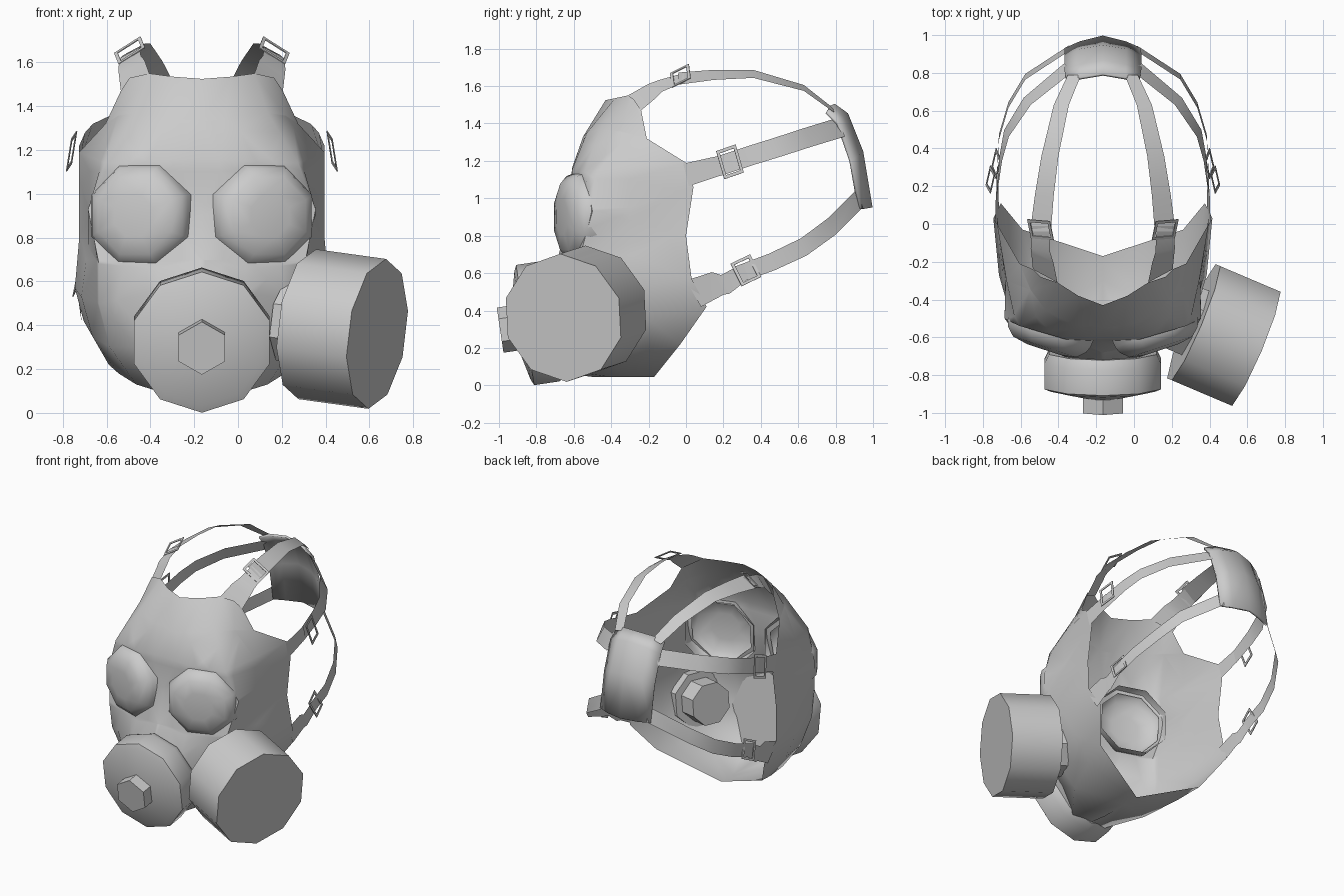
import bpy, bmesh, math
from mathutils import Vector

if "Cube" in bpy.data.objects:
    bpy.data.objects.remove(bpy.data.objects["Cube"])

CX = -0.165  # symmetry plane of the mask


def make(name, verts, faces, mirror=False, thick=0, angle=35, local=True, hole=None):
    me = bpy.data.meshes.new(name)
    me.from_pydata([tuple(v) for v in verts], [], faces)
    bm = bmesh.new()
    bm.from_mesh(me)
    bmesh.ops.remove_doubles(bm, verts=bm.verts, dist=0.0005)
    bmesh.ops.recalc_face_normals(bm, faces=bm.faces)
    if hole:
        cut_hole(bm, *hole)
    bm.to_mesh(me)
    bm.free()
    ob = bpy.data.objects.new(name, me)
    bpy.context.collection.objects.link(ob)
    if local:
        ob.location.x = CX
    bpy.ops.object.select_all(action='DESELECT')
    ob.select_set(True)
    bpy.context.view_layer.objects.active = ob
    if angle:
        bpy.ops.object.shade_smooth_by_angle(angle=math.radians(angle))
    if mirror:
        m = ob.modifiers.new("mirror", 'MIRROR')
        m.use_clip = True
        m.merge_threshold = 0.001
    if thick:
        s = ob.modifiers.new("thickness", 'SOLIDIFY')
        s.thickness = thick
        s.offset = 0
    return ob


def cut_hole(bm, centre, axis, r, n):
    """Cut an n-sided opening (flat side up) along the axis."""
    q = Vector(axis).normalized().to_track_quat('Z', 'Y')
    c = Vector(centre)
    normals = [q @ Vector((math.cos(2*math.pi*k/n), math.sin(2*math.pi*k/n), 0)) for k in range(n)]
    d = r * math.cos(math.pi/n)
    for nn in normals:
        near = [f for f in bm.faces if (f.calc_center_median() - c).length < .45]
        geom = near + list({e for f in near for e in f.edges}) + list({v for f in near for v in f.verts})
        bmesh.ops.bisect_plane(bm, geom=geom, dist=1e-5, plane_co=c + nn*d, plane_no=nn)
    inside = [f for f in bm.faces
              if all((f.calc_center_median() - c).dot(nn) < d for nn in normals)]
    bmesh.ops.delete(bm, geom=inside, context='FACES')


def grid(name, rows, **kw):
    n = len(rows[0])
    verts = [p for r in rows for p in r]
    faces = [(i*n+j, i*n+j+1, (i+1)*n+j+1, (i+1)*n+j)
             for i in range(len(rows)-1) for j in range(n-1)]
    return make(name, verts, faces, **kw)


def lathe(name, rings, n, centre, axis, phase=math.pi/2, caps=(True, True), **kw):
    """Rings of (radius, distance along axis) with n sides."""
    q = Vector(axis).normalized().to_track_quat('Z', 'Y')
    verts = [Vector(centre) + q @ Vector((r*math.cos(phase+2*math.pi*k/n),
             r*math.sin(phase+2*math.pi*k/n), d)) for r, d in rings for k in range(n)]
    faces = [(i*n+k, i*n+(k+1) % n, (i+1)*n+(k+1) % n, (i+1)*n+k)
             for i in range(len(rings)-1) for k in range(n)]
    if caps[0]:
        faces.append(tuple(range(n)))
    if caps[1]:
        faces.append(tuple(range((len(rings)-1)*n, len(rings)*n)))
    return make(name, verts, faces, **kw)


def strap(name, path, w0, w1):
    rows = []
    for i, p in enumerate(path):
        w = Vector(w0).lerp(Vector(w1), i/(len(path)-1)) / 2
        rows.append([Vector(p)-w, Vector(p)+w])
    return grid(name, rows, mirror=True, angle=30)


def buckle(name, c, along, across):
    """Thin rectangular frame given by its two half-size vectors."""
    c, a, b = Vector(c), Vector(along), Vector(across)
    corners = [(-1, -1), (1, -1), (1, 1), (-1, 1)]
    verts = [c + a*s + b*t for s, t in corners]
    verts += [c + a*s*0.72 + b*t*0.78 for s, t in corners]
    faces = [(k, (k+1) % 4, 4+(k+1) % 4, 4+k) for k in range(4)]
    return make(name, verts, faces, mirror=True, thick=0.005, angle=0)


# face shell: rows from forehead to chin, each from centre to rear edge
EYE, EYE_AXIS = (.25, -.475, .9), (.33, -1, 0)
face = [
    [(0, -.43, 1.525), (.13, -.38, 1.535), (.24, -.31, 1.55), (.33, -.28, 1.53), (.37, -.24, 1.47)],
    [(0, -.55, 1.33), (.16, -.53, 1.35), (.3, -.46, 1.37), (.38, -.35, 1.36), (.44, -.21, 1.32)],
    [(0, -.61, 1.16), (.2, -.61, 1.15), (.44, -.54, 1.14), (.51, -.3, 1.17), (.56, 0, 1.19)],
    [(0, -.62, .95), (.1, -.62, .93), (.52, -.5, .93), (.515, -.3, .95), (.56, .04, 1.06)],
    [(0, -.68, .7), (.2, -.65, .66), (.47, -.57, .68), (.52, -.3, .76), (.56, 0, .8)],
    [(0, -.76, .55), (.2, -.7, .55), (.47, -.54, .5), (.55, -.27, .53), (.58, .03, .57)],
    [(0, -.76, .3), (.2, -.72, .3), (.42, -.48, .3), (.5, -.2, .35), (.54, .11, .42)],
    [(0, -.70, .07), (.14, -.66, .08), (.3, -.45, .13), (.38, -.2, .18), (.425, -.03, .22)],
    [(0, -.5, .045), (0, -.4, .045), (0, -.3, .045), (0, -.2, .045), (0, -.17, .045)],
]
grid("face_shell", face, mirror=True, angle=60, hole=(EYE, EYE_AXIS, .22, 8))

# octagonal domed eyepieces
lathe("eyepiece", [(.255, .06), (.25, .11), (.235, .145), (.19, .185), (.1, .2)], 8,
      EYE, EYE_AXIS, phase=math.pi/8, caps=(False, True), mirror=True, angle=60)

# front valve with hexagonal knob, tilted slightly downward
tilt = (0, -1, -.15)
lathe("front_valve", [(.3, -.2), (.325, -.15), (.325, -.015), (.29, .0), (.12, .04)], 10,
      (0, -.875, .32), tilt, angle=60)
lathe("valve_knob", [(.122, 0), (.122, .115)], 6, (0, -.88, .312), tilt, angle=0)

# filter canister on the wearer's left cheek
ax = (.325, -.138, -.045)
lathe("filter_canister", [(.345, 0), (.345, .35)], 10, (.316, -.52, .405), ax,
      local=False, angle=40)
lathe("filter_neck", [(.15, -.24), (.15, -.1), (.2, -.1), (.2, .01)], 8,
      (.316, -.52, .41), ax, phase=math.pi/8, local=False, angle=30)

# mask tabs leading to the straps
strap("top_tab", [(.305, -.275, 1.51), (.32, -.18, 1.575), (.33, -.14, 1.6), (.33, -.01, 1.645)],
      (.13, .07, -.08), (.09, 0, -.05))
strap("side_tab", [(.56, 0, 1.125), (.56, .2, 1.18)], (0, -.03, .12), (0, -.02, .1))
strap("lower_tab", [(.56, .04, .49), (.56, .17, .545), (.56, .21, .54), (.56, .32, .61)],
      (.02, -.08, .14), (0, -.03, .08))

# head straps, mirrored
strap("top_strap", [(.33, -.04, 1.64), (.31, .15, 1.66), (.28, .36, 1.665),
                    (.22, .63, 1.59), (.15, .79, 1.47)], (.11, 0, -.065), (.07, 0, -.02))
strap("side_strap", [(.56, .17, 1.17), (.54, .35, 1.23), (.51, .48, 1.27),
                     (.4, .65, 1.325), (.18, .83, 1.38)], (0, -.03, .1), (-.05, -.04, .1))
strap("lower_strap", [(.56, .27, .59), (.55, .46, .66), (.5, .63, .74),
                      (.41, .78, .85), (.18, .93, 1.0)], (0, -.03, .085), (0, -.03, .1))

# strap buckles
buckle("top_buckle", (.33, -.03, 1.655), (.01, .05, .025), (.06, .005, -.038))
buckle("side_buckle", (.595, .235, 1.195), (-.012, .052, .018), (-.012, -.022, .075))
buckle("lower_buckle", (.565, .32, .615), (-.012, .052, .025), (-.012, -.03, .06))

# pad at the back of the head
pad = [
    [(0, .79, 1.5), (.12, .77, 1.49), (.19, .75, 1.46)],
    [(0, .86, 1.45), (.12, .84, 1.43), (.2, .81, 1.4)],
    [(0, .94, 1.25), (.12, .92, 1.23), (.2, .88, 1.2)],
    [(0, .99, .95), (.12, .96, .945), (.2, .925, .945)],
]
grid("back_pad", pad, mirror=True, thick=.015, angle=30)
